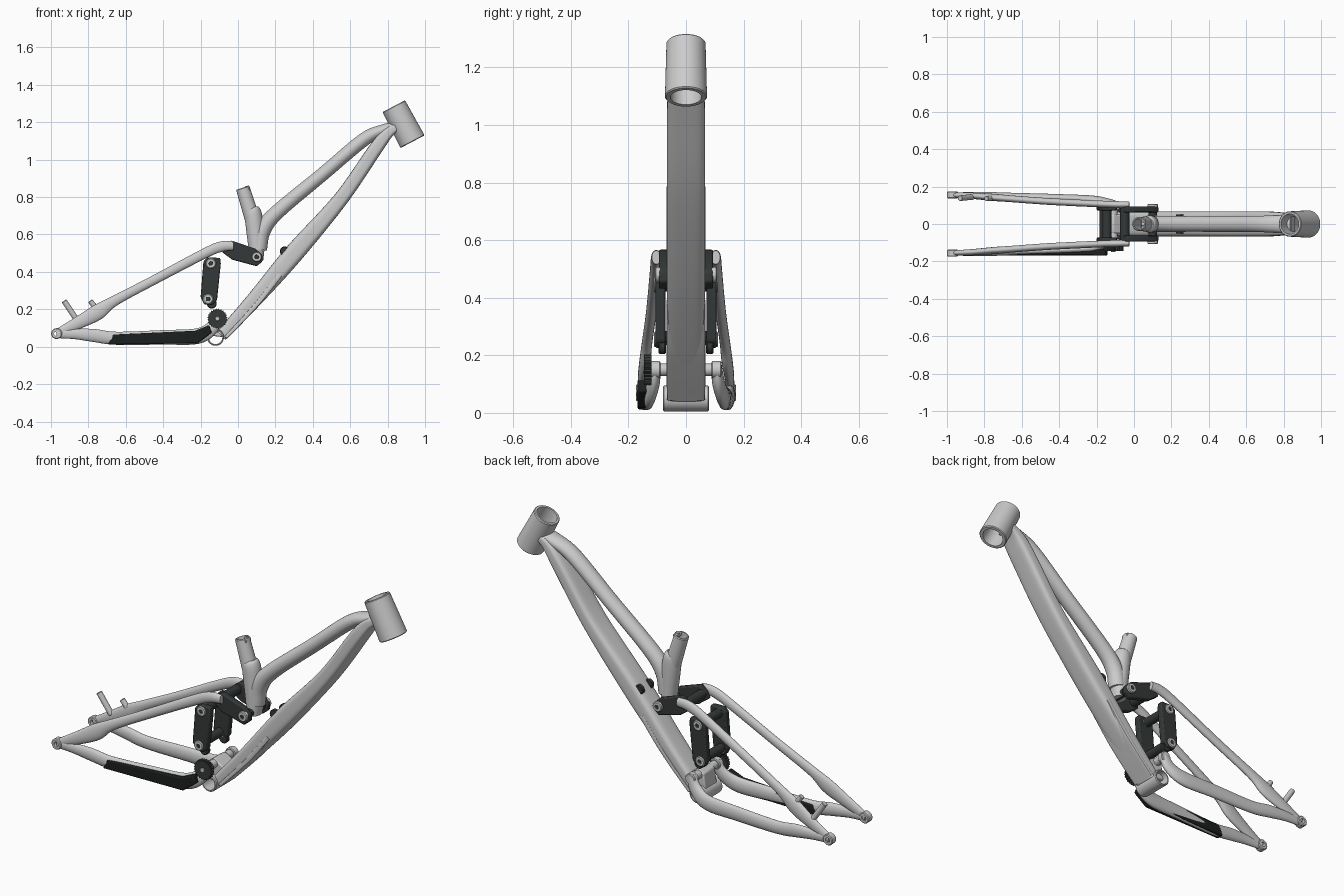
import bpy, bmesh, math
from mathutils import Vector

dark = bpy.data.materials.new("dark_parts")
dark.diffuse_color = (0.035, 0.04, 0.04, 1)
black = bpy.data.materials.new("black_guard")
black.diffuse_color = (0.012, 0.014, 0.014, 1)


def finish(name, bm, mat=None, bevel=0):
    bmesh.ops.recalc_face_normals(bm, faces=bm.faces)
    me = bpy.data.meshes.new(name)
    bm.to_mesh(me)
    bm.free()
    ob = bpy.data.objects.new(name, me)
    bpy.context.collection.objects.link(ob)
    if mat:
        me.materials.append(mat)
    if bevel:
        m = ob.modifiers.new("bevel", 'BEVEL')
        m.width, m.segments = bevel, 2
    bpy.ops.object.select_all(action='DESELECT')
    ob.select_set(True)
    bpy.context.view_layer.objects.active = ob
    bpy.ops.object.shade_smooth_by_angle(angle=math.radians(35))
    return ob


def bridge(bm, rings, closed=False):
    pairs = list(zip(rings, rings[1:])) + ([(rings[-1], rings[0])] if closed else [])
    for a, b in pairs:
        for i in range(len(a)):
            j = (i + 1) % len(a)
            bm.faces.new((a[i], a[j], b[j], b[i]))
    if not closed:
        bm.faces.new(rings[0])
        bm.faces.new(rings[-1])


def sweep(name, pts, e=2.0, sub=5, seg=24, mat=None):
    """Tube through (x, y, z, half width, half height) stations."""
    P = [Vector(p) for p in pts]
    P = [P[0] * 2 - P[1]] + P + [P[-1] * 2 - P[-2]]
    line = []
    for i in range(1, len(P) - 2):
        a, b, c, d = P[i - 1:i + 3]
        for k in range(sub):
            t = k / sub
            line.append(0.5 * (2 * b + (c - a) * t + (2 * a - 5 * b + 4 * c - d) * t * t
                               + (3 * b - a - 3 * c + d) * t ** 3))
    line.append(P[-2])
    bm = bmesh.new()
    rings = []
    for i, p in enumerate(line):
        q, r = line[max(i - 1, 0)], line[min(i + 1, len(line) - 1)]
        t = Vector((r[0] - q[0], r[1] - q[1], r[2] - q[2])).normalized()
        s = Vector((0, 1, 0))
        s = (s - t * s.dot(t)).normalized()
        n = t.cross(s)
        c = Vector((p[0], p[1], p[2]))
        ring = []
        for k in range(seg):
            a = 2 * math.pi * (k + 0.5) / seg
            u = math.copysign(abs(math.cos(a)) ** (2 / e), math.cos(a))
            v = math.copysign(abs(math.sin(a)) ** (2 / e), math.sin(a))
            ring.append(bm.verts.new(c + s * u * p[3] + n * v * p[4]))
        rings.append(ring)
    bridge(bm, rings)
    return finish(name, bm, mat)


def rod(name, p0, p1, r0, r1=None, inner=0, mat=None, seg=32):
    """Round bar, or an open tube when inner is given."""
    p0, p1 = Vector(p0), Vector(p1)
    r1 = r1 or r0
    q = (p1 - p0).to_track_quat('Z', 'Y')
    c = min(0.004, r0 * 0.15)
    d = (p1 - p0).normalized() * c
    stations = [(p0, r0 - c), (p0 + d, r0), (p1 - d, r1), (p1, r1 - c)]
    if inner:
        stations += [(p1, inner), (p0, inner)]
    bm = bmesh.new()
    rings = [[bm.verts.new(o + q @ Vector((r * math.cos(2 * math.pi * k / seg),
                                          r * math.sin(2 * math.pi * k / seg), 0)))
              for k in range(seg)] for o, r in stations]
    bridge(bm, rings, closed=bool(inner))
    return finish(name, bm, mat)


def plate(name, outline, y0, y1, mat=None, bevel=0.006):
    bm = bmesh.new()
    bridge(bm, [[bm.verts.new((x, y, z)) for x, z in outline] for y in (y0, y1)])
    return finish(name, bm, mat, bevel)


# Head tube and bottom bracket shell
rod("head_tube", (0.933, 0, 1.096), (0.833, 0, 1.286), 0.073, 0.068, inner=0.054, seg=48)
rod("bottom_bracket_shell", (-0.12, -0.08, 0.05), (-0.12, 0.08, 0.05), 0.045, inner=0.036, seg=40)

# Main tubes
sweep("down_tube", [(0.85, 0, 1.175, 0.055, 0.022), (0.80, 0, 1.14, 0.06, 0.03),
                    (0.73, 0, 1.05, 0.066, 0.037), (0.55, 0, 0.79, 0.067, 0.04),
                    (0.30, 0, 0.50, 0.067, 0.052), (0.09, 0, 0.255, 0.066, 0.042),
                    (-0.09, 0, 0.06, 0.064, 0.032)], e=4, seg=32)
sweep("top_tube", [(0.84, 0, 1.18, 0.05, 0.022), (0.78, 0, 1.16, 0.047, 0.03),
                   (0.67, 0, 1.105, 0.044, 0.037), (0.45, 0, 0.92, 0.042, 0.037),
                   (0.21, 0, 0.72, 0.042, 0.04), (0.13, 0, 0.62, 0.044, 0.045),
                   (0.11, 0, 0.52, 0.046, 0.045)])
sweep("down_tube_guard", [(0.225, 0, 0.385, 0.068, 0.014), (0.115, 0, 0.245, 0.068, 0.014),
                          (0.03, 0, 0.15, 0.068, 0.012), (-0.065, 0, 0.05, 0.066, 0.01)], e=8)

# Seat tube, inner sleeve and clamp
sweep("seat_tube", [(0.10, 0, 0.46, 0.045, 0.035), (0.098, 0, 0.55, 0.046, 0.045),
                    (0.085, 0, 0.68, 0.047, 0.048), (0.078, 0, 0.73, 0.043, 0.042),
                    (0.075, 0, 0.745, 0.03, 0.03)])
rod("seat_tube_sleeve", (0.078, 0, 0.68), (0.025, 0, 0.85), 0.041, 0.037, inner=0.028)
rod("seat_clamp_bolt", (0.052, -0.022, 0.845), (0.052, 0.022, 0.845), 0.012, seg=16)
rod("seat_clamp_tab", (0.065, 0, 0.80), (0.048, 0, 0.86), 0.011, seg=16)

# Shock mount knobs on the down tube
for s, side in ((-1, "right"), (1, "left")):
    rod("shock_mount_" + side, (0.25, s * 0.028, 0.51), (0.25, s * 0.052, 0.51), 0.026, mat=dark)

# Main pivot lug and axle
plate("pivot_lug", [(-0.155, 0.06), (-0.14, 0.16), (-0.11, 0.178), (-0.08, 0.16), (-0.02, 0.12),
                    (-0.07, 0.05)], -0.05, 0.05)
rod("main_pivot_axle", (-0.11, -0.12, 0.15), (-0.11, 0.12, 0.15), 0.022)

# Rear triangle, mirrored left and right
upper_link = [(-0.085, 0.505), (-0.065, 0.545), (-0.035, 0.568), (0.095, 0.523), (0.13, 0.49),
              (0.13, 0.455), (0.10, 0.43), (-0.03, 0.465)]
lower_link = [(-0.185, 0.455), (-0.165, 0.477), (-0.095, 0.475), (-0.092, 0.445), (-0.112, 0.25),
              (-0.135, 0.225), (-0.18, 0.225), (-0.20, 0.265)]
for s, side in ((-1, "right"), (1, "left")):
    sweep("seat_stay_" + side, [(x, s * y, z, w, h) for x, y, z, w, h in (
        (-0.025, 0.103, 0.54, 0.016, 0.024), (-0.09, 0.104, 0.535, 0.018, 0.028),
        (-0.18, 0.107, 0.498, 0.018, 0.027), (-0.45, 0.12, 0.356, 0.018, 0.025),
        (-0.66, 0.135, 0.245, 0.018, 0.028), (-0.75, 0.142, 0.185, 0.019, 0.042),
        (-0.85, 0.15, 0.13, 0.017, 0.034), (-0.97, 0.155, 0.07, 0.013, 0.022))])
    sweep("chain_stay_" + side, [(x, s * y, z, w, h) for x, y, z, w, h in (
        (-0.105, 0.105, 0.165, 0.019, 0.026), (-0.14, 0.114, 0.10, 0.022, 0.036),
        (-0.22, 0.13, 0.056, 0.022, 0.042), (-0.40, 0.14, 0.05, 0.02, 0.039),
        (-0.65, 0.147, 0.045, 0.02, 0.035), (-0.77, 0.152, 0.06, 0.019, 0.035),
        (-0.87, 0.155, 0.068, 0.016, 0.028), (-0.97, 0.155, 0.07, 0.013, 0.024))])
    rod("dropout_" + side, (-0.97, s * 0.137, 0.07), (-0.97, s * 0.174, 0.07), 0.029, inner=0.013)
    rod("chain_stay_pivot_" + side, (-0.11, s * 0.088, 0.15), (-0.11, s * 0.124, 0.15), 0.03)

    plate("upper_link_" + side, upper_link, s * 0.062, s * 0.094, dark)
    plate("lower_link_" + side, lower_link, s * 0.072, s * 0.106, dark)
    for name, x, z, y in (("upper_link", 0.10, 0.48, 0.108), ("lower_link_top", -0.145, 0.445, 0.112),
                          ("lower_link_base", -0.16, 0.255, 0.112)):
        rod(f"{name}_bolt_{side}", (x, s * 0.07, z), (x, s * y, z), 0.027, inner=0.012)
        rod(f"{name}_bolt_core_{side}", (x, s * 0.07, z), (x, s * (y - 0.004), z), 0.013, mat=dark)
    rod("lower_link_foot_" + side, (-0.14, s * 0.07, 0.23), (-0.14, s * 0.095, 0.23), 0.026, mat=dark)

# Link cross bars
rod("upper_link_axle", (0.10, -0.09, 0.48), (0.10, 0.09, 0.48), 0.022, mat=dark)
rod("upper_link_bridge", (-0.05, -0.09, 0.525), (-0.05, 0.09, 0.525), 0.026, mat=dark)
rod("lower_link_top_bridge", (-0.145, -0.09, 0.445), (-0.145, 0.09, 0.445), 0.024, mat=dark)
rod("lower_link_base_bridge", (-0.16, -0.09, 0.26), (-0.16, 0.09, 0.26), 0.024, mat=dark)

# Toothed pivot cover and chain stay guard on the drive side
teeth = [(-0.11 + r * math.cos(math.pi * k / 24), 0.15 + r * math.sin(math.pi * k / 24))
         for k in range(48) for r in ((0.054 if k % 2 else 0.048),)]
plate("pivot_cover", teeth, -0.145, -0.12, dark, 0)
rod("pivot_cover_bolt", (-0.11, -0.15, 0.15), (-0.11, -0.12, 0.15), 0.012)
plate("chain_stay_guard", [(-0.695, 0.012), (-0.67, 0.065), (-0.23, 0.085), (-0.155, 0.115),
                           (-0.14, 0.075), (-0.215, 0.018)], -0.168, -0.125, black)

# Brake mounts on the left stay
rod("brake_mount_rear", (-0.86, 0.145, 0.14), (-0.93, 0.138, 0.245), 0.015, seg=20)
rod("brake_mount_front", (-0.74, 0.14, 0.18), (-0.79, 0.136, 0.245), 0.014, seg=20)
